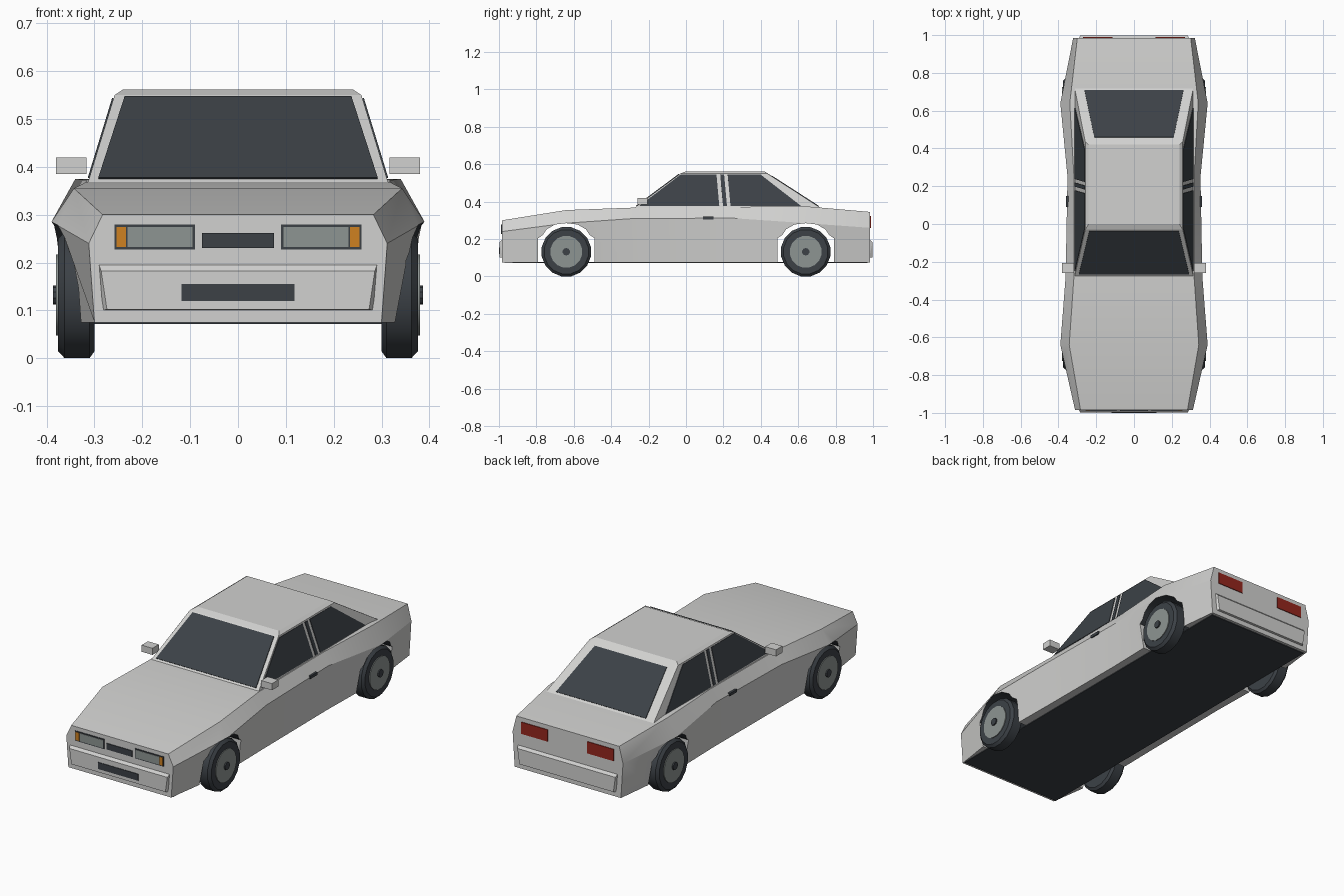
import bpy, bmesh, math
from mathutils import Vector

if "Cube" in bpy.data.objects:
    bpy.data.objects.remove(bpy.data.objects["Cube"], do_unlink=True)


def material(name, r, g, b):
    m = bpy.data.materials.new(name)
    m.use_nodes = True
    m.diffuse_color = (r, g, b, 1)
    m.node_tree.nodes["Principled BSDF"].inputs["Base Color"].default_value = (r, g, b, 1)
    return m


PAINT = material("silver paint", 0.64, 0.64, 0.63)
DARK = material("dark glass and rubber", 0.045, 0.053, 0.062)
METAL = material("grey metal", 0.27, 0.30, 0.29)
AMBER = material("amber lens", 0.62, 0.22, 0.015)
RED = material("red lens", 0.30, 0.02, 0.013)


def finish(name, bm, mat, smooth=False):
    bmesh.ops.recalc_face_normals(bm, faces=bm.faces)
    me = bpy.data.meshes.new(name)
    bm.to_mesh(me)
    bm.free()
    ob = bpy.data.objects.new(name, me)
    bpy.context.collection.objects.link(ob)
    me.materials.append(mat)
    if smooth:
        soften(ob)
    return ob


def soften(ob):
    bpy.ops.object.select_all(action='DESELECT')
    ob.select_set(True)
    bpy.context.view_layer.objects.active = ob
    bpy.ops.object.shade_smooth_by_angle(angle=math.radians(28))


def hull(name, pts, mat):
    bm = bmesh.new()
    for p in pts:
        bm.verts.new(p)
    bmesh.ops.convex_hull(bm, input=bm.verts)
    bmesh.ops.dissolve_limit(bm, angle_limit=0.01, verts=bm.verts, edges=bm.edges)
    return finish(name, bm, mat)


def prism(name, pts, push, mat):
    """Flat polygon thickened along push."""
    bm = bmesh.new()
    a = [bm.verts.new(p) for p in pts]
    b = [bm.verts.new(Vector(p) + Vector(push)) for p in pts]
    bm.faces.new(a)
    bm.faces.new(b)
    n = len(a)
    for i in range(n):
        bm.faces.new((a[i], a[(i + 1) % n], b[(i + 1) % n], b[i]))
    return finish(name, bm, mat)


def box(name, x0, x1, y0, y1, z0, z1, mat):
    return hull(name, [(x, y, z) for x in (x0, x1) for y in (y0, y1) for z in (z0, z1)], mat)


# Body: half sections as y, sill x, waist x, waist z, shoulder x, shoulder z
SECTIONS = [
    (-0.985, 0.30, 0.312, 0.24, 0.283, 0.30),
    (-0.64, 0.35, 0.39, 0.285, 0.343, 0.355),
    (-0.28, 0.345, 0.362, 0.31, 0.318, 0.368),
    (0.25, 0.342, 0.352, 0.312, 0.318, 0.372),
    (0.64, 0.35, 0.39, 0.285, 0.34, 0.375),
    (0.985, 0.31, 0.322, 0.26, 0.30, 0.345),
]
bm = bmesh.new()
rings = []
for y, bx, wx, wz, sx, sz in SECTIONS:
    half = [(bx, 0.075), (wx, wz), (sx, sz)]
    loop = half + [(-x, z) for x, z in reversed(half)]
    rings.append([bm.verts.new((x, y, z)) for x, z in loop])
for r, s in zip(rings, rings[1:]):
    for i in range(6):
        j = (i + 1) % 6
        bm.faces.new((r[i], r[j], s[j], s[i]))
bm.faces.new(rings[0])
bm.faces.new(rings[-1])
body = finish("body", bm, PAINT)
body.data.materials.append(DARK)

# Wheel arches cut through the body
ARCH = [(0.15, 0.0), (0.15, 0.205), (0.125, 0.222), (0.105, 0.252), (0.06, 0.278)]
for yc in (-0.64, 0.64):
    outline = ARCH + [(0, 0.285)] + [(-y, z) for y, z in reversed(ARCH)]
    cutter = prism("arch_cutter", [(-0.6, yc + y, z) for y, z in outline], (1.2, 0, 0), PAINT)
    cutter.hide_render = True
    mod = body.modifiers.new("arch", 'BOOLEAN')
    mod.operation = 'DIFFERENCE'
    mod.solver = 'EXACT'
    mod.object = cutter
    bpy.context.view_layer.objects.active = body
    bpy.ops.object.modifier_apply(modifier=mod.name)
    bpy.data.objects.remove(cutter, do_unlink=True)
for f in body.data.polygons:
    roof_of_arch = f.center.z > 0.1 and f.normal.z < -0.4 and abs(f.normal.x) < 0.1
    f.material_index = 1 if roof_of_arch else 0
soften(body)

# Underside
box("floor_pan", -0.30, 0.30, -0.97, 0.97, 0.071, 0.076, DARK)

# Cabin
Z0, Z1 = 0.36, 0.55


def along(a, b, z):
    return a + (b - a) * (z - Z0) / (Z1 - Z0)


def side_x(z):
    return along(0.316, 0.258, z)


def front_y(z):
    return along(-0.285, -0.03, z)


def rear_y(z):
    return along(0.73, 0.435, z)


shell = []
for s in (-1, 1):
    for z in (Z0, Z1):
        shell += [(s * side_x(z), front_y(z), z), (s * side_x(z), rear_y(z), z)]
    shell += [(s * 0.24, 0.0, 0.562), (s * 0.24, 0.42, 0.562)]
hull("cabin", shell, PAINT)

# Windscreen and rear window
for name, fy, lo, hi, xlo, xhi, push in (
        ("windscreen", front_y, 0.375, 0.545, 0.292, 0.237, (0, -0.003, 0.003)),
        ("rear_window", rear_y, 0.375, 0.536, 0.262, 0.21, (0, 0.003, 0.003))):
    prism(name, [(-xlo, fy(lo), lo), (xlo, fy(lo), lo),
                 (xhi, fy(hi), hi), (-xhi, fy(hi), hi)], push, DARK)

# Side glass, as y and z outlines
GLASS = {
    "front_side_window": [(-0.25, 0.376), (-0.03, 0.543), (0.163, 0.543), (0.178, 0.376)],
    "pillar_strip": [(0.198, 0.376), (0.183, 0.543), (0.204, 0.543), (0.219, 0.376)],
    "rear_side_window": [(0.238, 0.376), (0.223, 0.543), (0.40, 0.543), (0.615, 0.376)],
}
for side, s in (("left", 1), ("right", -1)):
    for name, outline in GLASS.items():
        prism(f"{side}_{name}", [(s * side_x(z), y, z) for y, z in outline],
              (s * 0.003, 0, 0.001), DARK)
    # Mirror and door handle
    xs = sorted((s * 0.317, s * 0.38))
    box(f"{side}_mirror", *xs, -0.26, -0.207, 0.385, 0.42, PAINT)
    xs = sorted((s * 0.345, s * 0.36))
    box(f"{side}_door_handle", *xs, 0.09, 0.147, 0.305, 0.32, DARK)
    # Front lamps
    for name, x0, x1, z0, z1, depth, mat in (
            ("headlight_frame", 0.09, 0.258, 0.227, 0.279, 0.003, DARK),
            ("headlight", 0.095, 0.231, 0.232, 0.274, 0.005, METAL),
            ("indicator", 0.234, 0.254, 0.232, 0.274, 0.005, AMBER)):
        xs = sorted((s * x0, s * x1))
        box(f"{side}_{name}", *xs, -0.985 - depth, -0.984, z0, z1, mat)
    # Tail lamps
    xs = sorted((s * 0.115, s * 0.27))
    box(f"{side}_tail_light", *xs, 0.984, 0.989, 0.26, 0.322, RED)

# Grille, bumpers and lower intake
box("grille", -0.075, 0.075, -0.989, -0.984, 0.23, 0.262, DARK)
for name, e in (("front_bumper", -1), ("rear_bumper", 1)):
    pts = []
    for s in (-1, 1):
        pts += [(s * 0.292, e * 0.98, 0.20), (s * 0.286, e * 0.997, 0.182),
                (s * 0.274, e * 0.997, 0.102), (s * 0.284, e * 0.98, 0.10)]
    hull(name, pts, PAINT)
box("lower_intake", -0.118, 0.118, -1.0, -0.995, 0.12, 0.155, DARK)


# Wheels: discs lathed around the x axis from x and radius profiles
def lathe(name, profile, y, z, s, mat, sides=16):
    bm = bmesh.new()
    loops = []
    for x, r in profile:
        loops.append([bm.verts.new((s * x, y + r * math.cos(t), z + r * math.sin(t)))
                      for t in (math.tau * (k + 0.5) / sides for k in range(sides))])
    for a, b in zip(loops, loops[1:]):
        for i in range(sides):
            j = (i + 1) % sides
            bm.faces.new((a[i], a[j], b[j], b[i]))
    bm.faces.new(loops[0])
    bm.faces.new(loops[-1])
    return finish(name, bm, mat, smooth=True)


for side, s in (("left", 1), ("right", -1)):
    for end, y in (("front", -0.64), ("rear", 0.64)):
        tag = f"{end}_{side}"
        lathe(tag + "_tyre", [(0.30, 0.12), (0.31, 0.134), (0.363, 0.134),
                              (0.376, 0.12), (0.376, 0.095)], y, 0.132, s, DARK)
        lathe(tag + "_rim", [(0.36, 0.086), (0.38, 0.086)], y, 0.132, s, METAL)
        lathe(tag + "_hub", [(0.37, 0.02), (0.387, 0.02)], y, 0.132, s, DARK, 10)
